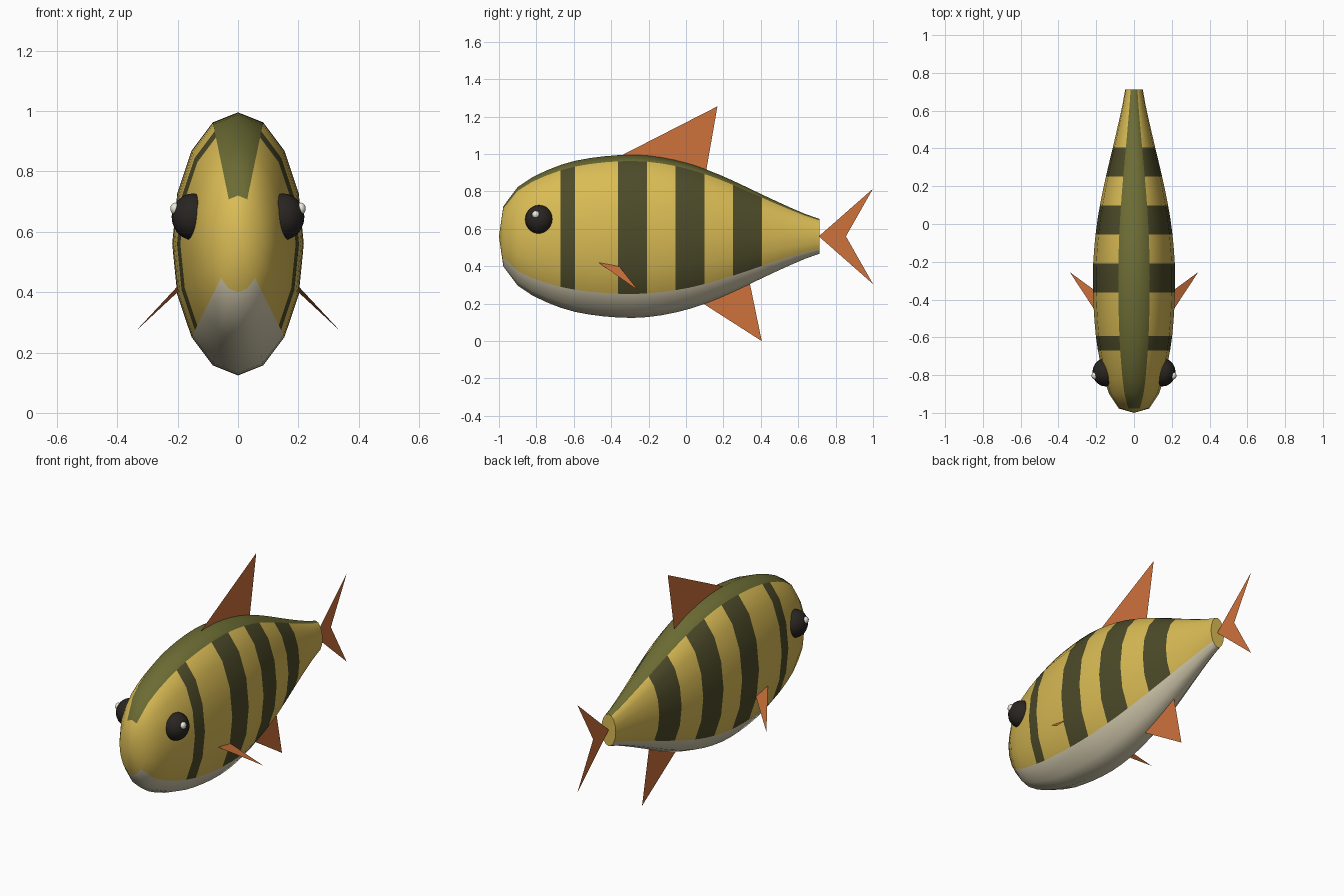
import bpy, bmesh
from math import sin, cos, pi, radians

if "Cube" in bpy.data.objects:
    bpy.data.objects.remove(bpy.data.objects["Cube"])


def material(name, rgb):
    m = bpy.data.materials.new(name)
    m.diffuse_color = (*rgb, 1)
    m.use_nodes = True
    m.node_tree.nodes["Principled BSDF"].inputs["Base Color"].default_value = m.diffuse_color
    return m


yellow = material("yellow", (0.70, 0.50, 0.09))
olive = material("olive", (0.15, 0.15, 0.035))
dark = material("dark_stripe", (0.075, 0.07, 0.022))
cream = material("cream", (0.66, 0.60, 0.43))
orange = material("orange", (0.62, 0.17, 0.045))
black = material("black", (0.022, 0.018, 0.015))
white = material("white", (0.85, 0.83, 0.72))


def add_object(name, bm, mats):
    mesh = bpy.data.meshes.new(name)
    bm.to_mesh(mesh)
    bm.free()
    for m in mats:
        mesh.materials.append(m)
    ob = bpy.data.objects.new(name, mesh)
    bpy.context.collection.objects.link(ob)
    return ob


def smooth(ob, angle):
    bpy.ops.object.select_all(action='DESELECT')
    ob.select_set(True)
    bpy.context.view_layer.objects.active = ob
    bpy.ops.object.shade_smooth_by_angle(angle=radians(angle))


# Body: elliptical rings lofted from nose to tail, half height per ring
MID_Z, SIDES = 0.56, 16
heights = [.16, .263, .315, .352, .382, .404, .418, .428, .434, .436, .432, .422,
           .407, .387, .361, .331, .297, .261, .224, .188, .153, .12, .093]
y0, y1 = -0.977, 0.713
step = (y1 - y0) / (len(heights) - 1)
stripes = {4, 8, 9, 12, 13, 16, 17}

bm = bmesh.new()
rings = []
for i, h in enumerate(heights):
    rings.append([bm.verts.new((h / 2 * sin(2 * pi * k / SIDES), y0 + i * step,
                                MID_Z + h * cos(2 * pi * k / SIDES)))
                  for k in range(SIDES)])
for i in range(len(rings) - 1):
    for k in range(SIDES):
        n = (k + 1) % SIDES
        f = bm.faces.new((rings[i][k], rings[i][n], rings[i + 1][n], rings[i + 1][k]))
        if k in (0, SIDES - 1):
            f.material_index = 1      # back
        elif 6 <= k <= 9:
            f.material_index = 3      # belly
        elif i in stripes:
            f.material_index = 2      # stripes
nose = bm.verts.new((0, -1, MID_Z))
for k in range(SIDES):
    bm.faces.new((nose, rings[0][(k + 1) % SIDES], rings[0][k]))
bm.faces.new(rings[-1])
bmesh.ops.recalc_face_normals(bm, faces=bm.faces)
body = add_object("body", bm, [yellow, olive, dark, cream])
smooth(body, 60)


# Flat fins
def fin(name, points):
    bm = bmesh.new()
    bm.faces.new([bm.verts.new(p) for p in points])
    bmesh.ops.triangulate(bm, faces=bm.faces)
    add_object(name, bm, [orange])


fin("dorsal_fin", [(0, -.36, .985), (0, .107, .905), (0, .168, 1.255)])
fin("anal_fin", [(0, .085, .205), (0, .405, 0), (0, .34, .315)])
fin("tail_fin", [(0, .71, .56), (0, 1, .305), (0, .855, .56), (0, 1, .815)])


# Eyes and their highlights
def ball(name, loc, scale, mat, seg, rows):
    bpy.ops.mesh.primitive_uv_sphere_add(segments=seg, ring_count=rows, radius=1, location=loc)
    ob = bpy.context.object
    ob.name = name
    ob.scale = scale
    ob.data.materials.append(mat)
    smooth(ob, 60)


for side, s in (("right", 1), ("left", -1)):
    fin(side + "_pectoral_fin", [(s * .200, -.468, .42), (s * .200, -.357, .40), (s * .34, -.255, .27)])
    ball(side + "_eye", (s * .150, -.785, .65), (.07, .075, .077), black, 20, 12)
    ball(side + "_eye_highlight", (s * .209, -.803, .677), (.016, .02, .02), white, 10, 8)
